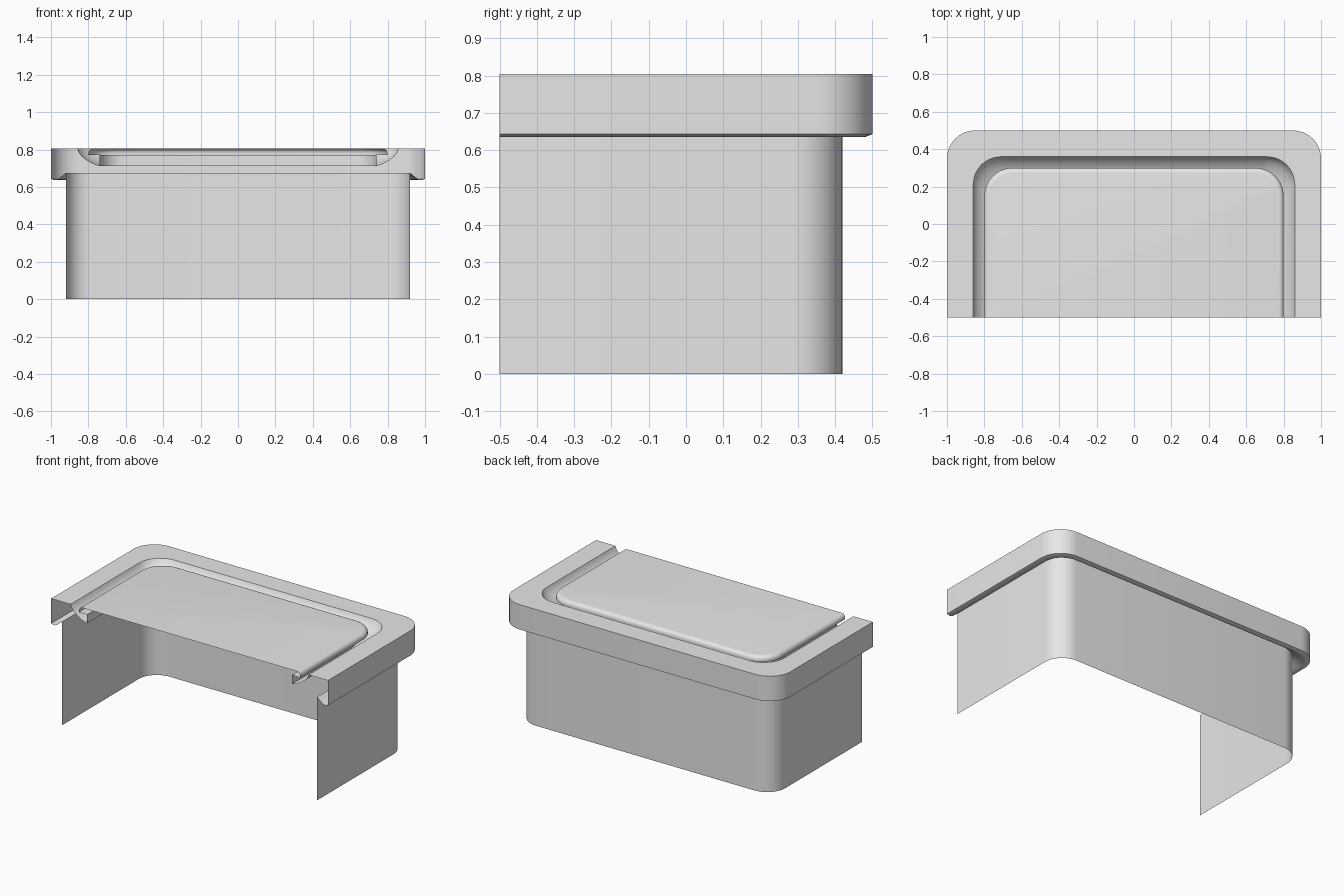
import bpy, bmesh, math

if "Cube" in bpy.data.objects:
    bpy.data.objects.remove(bpy.data.objects["Cube"])

grey = bpy.data.materials.new("light_grey")
grey.diffuse_color = (0.8, 0.8, 0.8, 1)
grey.use_nodes = True
grey.node_tree.nodes["Principled BSDF"].inputs["Base Color"].default_value = grey.diffuse_color

FRONT = -0.5   # the shell is open at this plane
SEG = 10       # segments per rounded corner


def u_path(inset, r):
    """U-shaped outline with two rounded back corners, left front to right front."""
    hx, hy = 1 - inset, 0.5 - inset
    pts = [(-hx, FRONT)]
    for sx, start in ((-1, math.pi), (1, math.pi / 2)):
        for i in range(SEG + 1):
            a = start - math.pi / 2 * i / SEG
            pts.append((sx * (hx - r) + r * math.cos(a), hy - r + r * math.sin(a)))
    pts.append((hx, FRONT))
    return pts


def sweep(name, profile, cap=False):
    """Sweep (inset, z, corner radius) points around the U outline."""
    bm = bmesh.new()
    rings = [[bm.verts.new((x, y, z)) for x, y in u_path(d, r)] for d, z, r in profile]
    for a, b in zip(rings, rings[1:]):
        for j in range(len(a) - 1):
            bm.faces.new((a[j], b[j], b[j + 1], a[j + 1]))
    if cap:
        bm.faces.new(rings[-1][::-1])
    me = bpy.data.meshes.new(name)
    bm.to_mesh(me)
    bm.free()
    me.materials.append(grey)
    ob = bpy.data.objects.new(name, me)
    bpy.context.collection.objects.link(ob)
    bpy.ops.object.select_all(action='DESELECT')
    ob.select_set(True)
    bpy.context.view_layer.objects.active = ob
    bpy.ops.object.shade_smooth_by_angle(angle=math.radians(35))
    return ob


TOP = 0.805
# Thin side wall
sweep("body_wall", [(0.08, 0, 0.13), (0.08, 0.675, 0.13)])

# Overhanging rim with turned-under lip, then the groove inside it
sweep("rim", [(0.08, 0.675, 0.13), (0.035, 0.64, 0.14), (0.018, 0.636, 0.14),
              (0.0, 0.643, 0.15), (0.0, TOP, 0.15), (0.14, TOP, 0.15)])
sweep("groove", [(0.14, TOP, 0.15), (0.148, 0.785, 0.15), (0.163, 0.765, 0.145),
                 (0.19, 0.743, 0.14), (0.225, 0.723, 0.135), (0.26, 0.712, 0.13)])

# Raised centre panel on a recessed stem, with a rounded edge
edge = [(0.26, 0.712, 0.13), (0.26, 0.77, 0.13), (0.20, 0.77, 0.15)]
for i in range(6):
    a = math.pi / 2 * i / 5
    c = 0.025 * (1 - math.cos(a))
    edge.append((0.20 + c, 0.78 + 0.025 * math.sin(a), 0.15 - c * 0.5))
sweep("top_panel", edge, cap=True)
